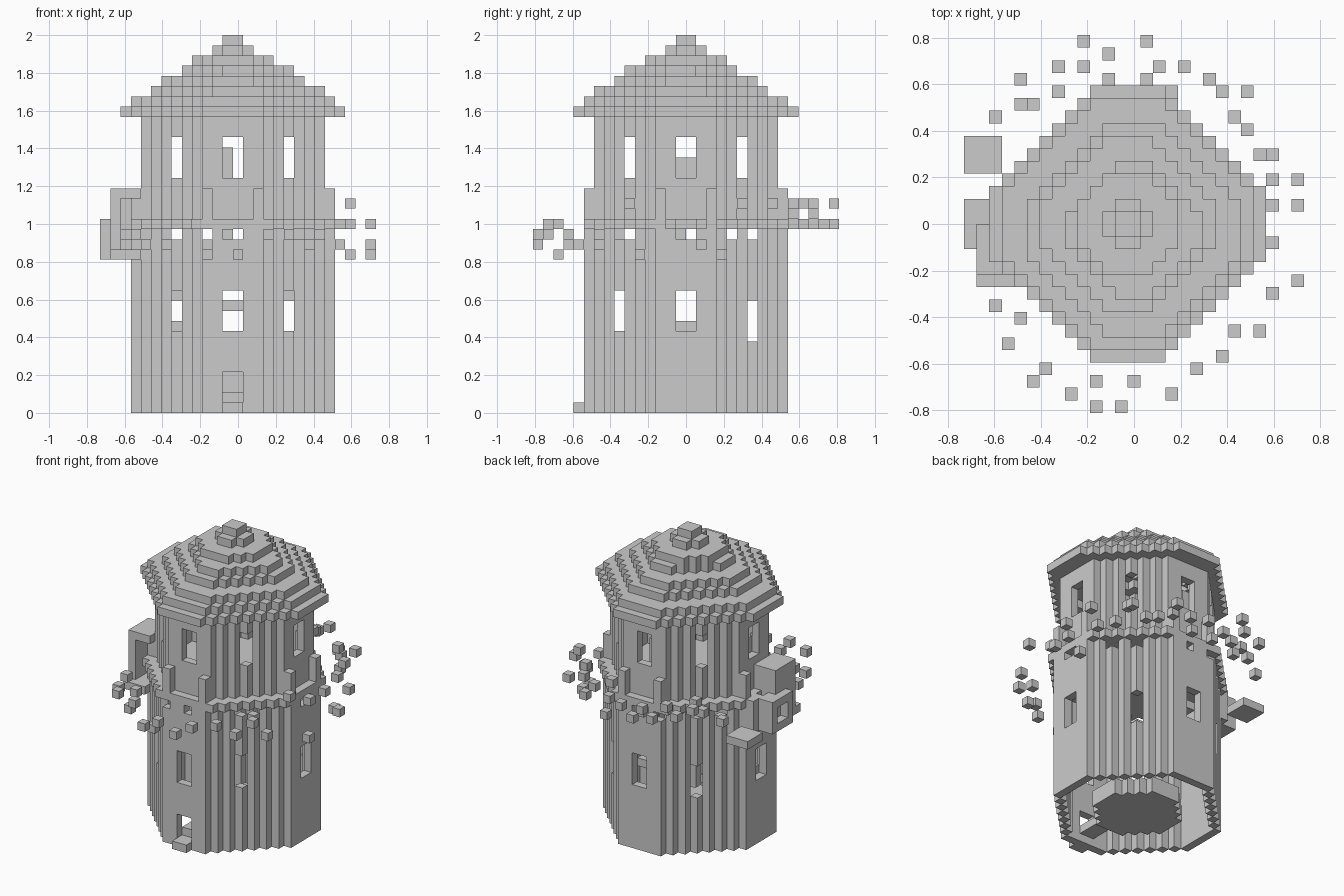
import bpy
import bmesh
from mathutils import Vector
from itertools import product

U = 2 / 37                      # edge length of one block
ORIGIN = Vector((-U / 2, 0, 0))

cube = bpy.data.objects.get("Cube")
if cube:
    bpy.data.objects.remove(cube, do_unlink=True)

stone = bpy.data.materials.new("grey_stone")
stone.use_nodes = True
GREY = (0.6, 0.6, 0.6, 1)
stone.diffuse_color = GREY
stone.node_tree.nodes["Principled BSDF"].inputs["Base Color"].default_value = GREY


def build(name, cells):
    """Make one object from block cells, keeping only the exposed faces."""
    bm = bmesh.new()
    verts = {}

    def corner(p):
        if p not in verts:
            verts[p] = bm.verts.new(ORIGIN + Vector(p) * U)
        return verts[p]

    for cell in cells:
        for axis, side in product(range(3), (0, 1)):
            beside = list(cell)
            beside[axis] += 2 * side - 1
            if tuple(beside) in cells:
                continue
            a, b = (axis + 1) % 3, (axis + 2) % 3
            loop = []
            for da, db in ((0, 0), (1, 0), (1, 1), (0, 1)):
                p = list(cell)
                p[axis] += side
                p[a] += da
                p[b] += db
                loop.append(corner(tuple(p)))
            bm.faces.new(loop if side else loop[::-1])
    mesh = bpy.data.meshes.new(name)
    bm.to_mesh(mesh)
    bm.free()
    mesh.materials.append(stone)
    obj = bpy.data.objects.new(name, mesh)
    bpy.context.collection.objects.link(obj)
    return obj


def octagon(half, flat, shift=0):
    """Columns of a stepped octagon of given half width and half flat side."""
    columns = set()
    for i, j in product(range(-12, 12), repeat=2):
        x, y = abs(i + .5 - shift), abs(j + .5 + shift)
        if max(x, y) < half and x + y <= half + flat - 1:
            columns.add((i, j))
    return columns


def ring(half, flat):
    """The outermost columns of a stepped octagon."""
    full = octagon(half, flat)
    return {(i, j) for i, j in full
            if not {(i + 1, j), (i - 1, j), (i, j + 1), (i, j - 1)} <= full}


def stack(columns, low, high):
    return {(i, j, k) for i, j in columns for k in range(low, high)}


def box(xs, ys, zs):
    return set(product(range(*xs), range(*ys), range(*zs)))


def fold(n):
    """Mirror a block index onto the positive side."""
    return n if n >= 0 else -n - 1


# Lower storey: thin octagonal wall with windows, door and crumbled top course
lower = stack(ring(10, 3), 0, 18)
for i, j, k in list(lower):
    a, b = fold(i), fold(j)
    straight = (a == 0 or b == 0) and 8 <= k < 12
    sill = 7 if j > 0 else 8
    diagonal = (a, b) == (5, 6) and sill <= k < sill + 4
    door = j == -10 and a == 0 and 1 <= k < 4
    gap = k == 17 and (i in (-6, -3, 0, 5) and b > 5 or j in (-6, -1, 0, 4) and a > 5)
    if straight or diagonal or door or gap:
        lower.discard((i, j, k))
build("lower_wall", lower)

# Doorstep, entry path, ground floor and remains of inner steps
build("doorstep", box((-1, 1), (-11, -10), (0, 1)))
build("ground_floor", stack(octagon(5, 2), 0, 2) | box((-1, 1), (-9, -5), (1, 2)))
build("inner_steps", box((-1, 1), (7, 9), (10, 11)) | box((-9, -7), (-1, 1), (8, 9))
      | box((-6, -5), (3, 5), (8, 9)) | box((-1, 0), (6, 8), (23, 26))
      | box((-8, -6), (-1, 1), (23, 25)))

# Ledge between storeys, overhanging on the diagonals, with corner posts
build("ledge", stack(octagon(10, 4), 18, 19))
posts = set()
for i, j in ring(10, 3):
    if (fold(i), fold(j)) in ((2, 9), (9, 2)):
        posts |= stack({(i, j)}, 19, 22)
build("parapet_posts", posts)

# Upper storey
upper = stack(ring(9, 3), 19, 29)
for i, j, k in list(upper):
    a, b = fold(i), fold(j)
    if 23 <= k < 27 and (a == 0 or b == 0 or (a, b) == (5, 5)):
        upper.discard((i, j, k))
build("upper_wall", upper)

# Stepped roof, hollow inside: half width, half flat side and shift of each step
steps = ((11, 3, 0), (10, 3, 0), (8.5, 2.5, .5), (7, 2, 0), (5.5, 1.5, .5),
         (4, 2, 0), (2, 1, 0), (1, 1, 0))
roof = set()
for n, step in enumerate(steps):
    columns = octagon(*step)
    if step[0] > 2:
        half, flat, shift = steps[n + 1]
        columns -= octagon(half - 1, flat, shift)
    roof |= stack(columns, 29 + n, 30 + n)
build("stepped_roof", roof)

# Broken bay on the side: hollow box open to the front, framed opening, rubble
bay = box((-12, -9), (-4, 0), (16, 22)) - box((-11, -9), (-4, -1), (16, 21))
build("side_bay", bay | box((-12, -9), (-5, 0), (15, 16)))
frame = box((-13, -11), (-2, 2), (15, 19)) - box((-13, -11), (-1, 1), (16, 18))
build("bay_frame", frame)
build("bay_block", box((-11, -9), (1, 3), (15, 19)))
build("loose_slab", box((-13, -10), (4, 7), (15, 16)))

# Floating rubble: columns around the ledge, scattered over a few heights
back = ((-4, 14), (1, 14), (-2, 13), (-6, 12), (-4, 12), (2, 12), (4, 12),
        (-2, 11), (1, 11), (-9, 11), (-6, 10), (-9, 9), (-8, 9), (-11, 8),
        (6, 11), (3, 10), (7, 10), (9, 10), (8, 8), (9, 7))
side = ((10, 5), (11, 5), (11, 3), (13, 3), (11, 1), (13, 1), (11, -2),
        (11, -6), (13, -5))
front = ((10, -9), (8, -9), (7, -11), (5, -12), (3, -14), (0, -13), (-1, -15),
         (-3, -13), (-3, -15), (-5, -14), (-8, -13), (-7, -12), (-10, -10),
         (-9, -8), (-11, -7))
rubble = set()
for group, heights in ((back, (20, 18, 18, 20, 18, 19)),
                       (side, (18, 20, 15, 18, 18, 16)),
                       (front, (16, 17, 16, 17, 17, 15, 17, 15, 16, 18, 18))):
    for n, (i, j) in enumerate(group):
        rubble.add((i, j, heights[n % len(heights)]))
build("floating_rubble", rubble)
